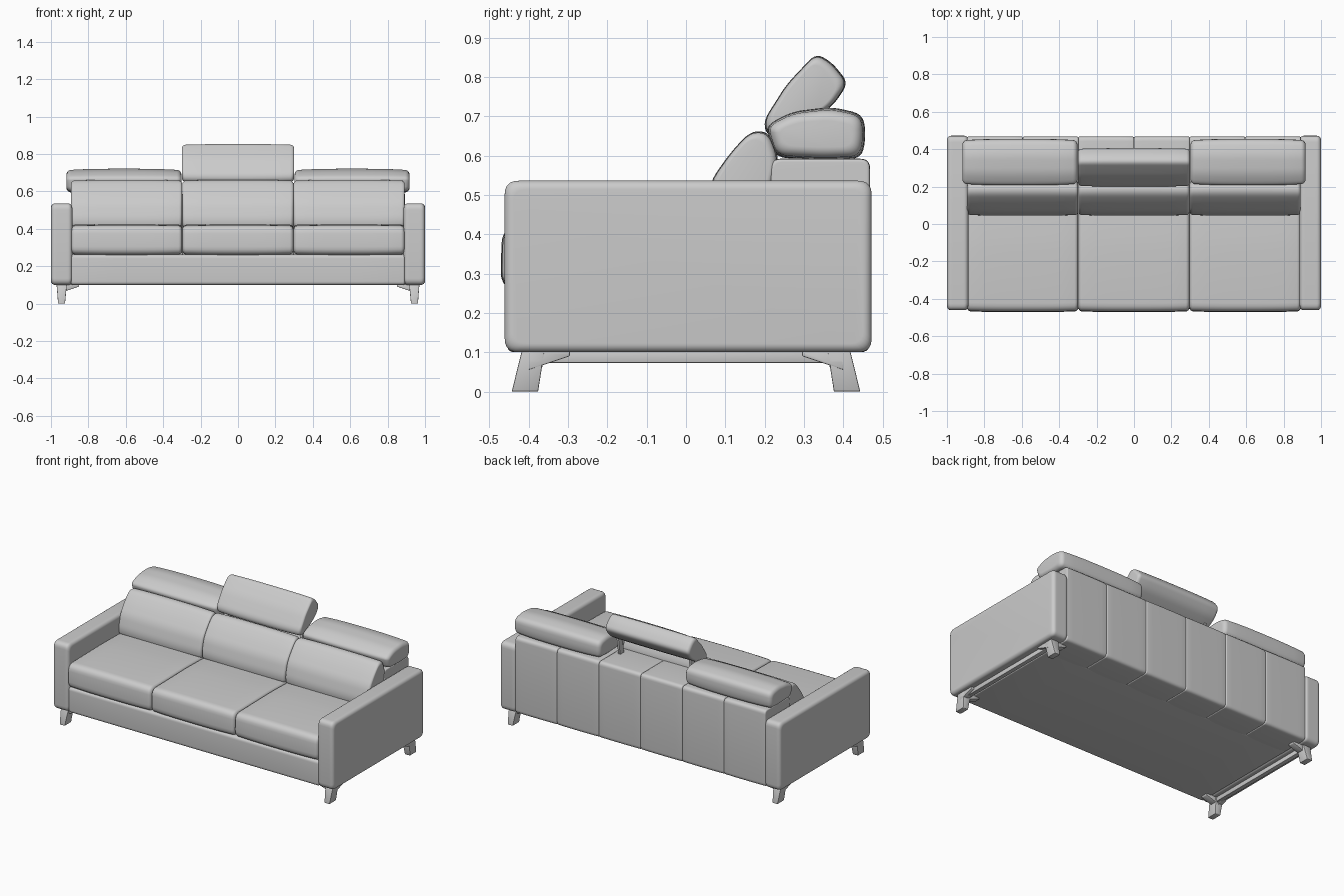
import bpy, bmesh, math
from mathutils import Vector

if "Cube" in bpy.data.objects:
    bpy.data.objects.remove(bpy.data.objects["Cube"])


def finish(name, bm, angle=40):
    bmesh.ops.recalc_face_normals(bm, faces=bm.faces[:])
    me = bpy.data.meshes.new(name)
    bm.to_mesh(me)
    bm.free()
    ob = bpy.data.objects.new(name, me)
    bpy.context.collection.objects.link(ob)
    bpy.ops.object.select_all(action='DESELECT')
    ob.select_set(True)
    bpy.context.view_layer.objects.active = ob
    bpy.ops.object.shade_smooth_by_angle(angle=math.radians(angle))
    return ob


def rounded(pts, r, n=5):
    """Round each corner of a closed (y, z) profile."""
    out = []
    pts = [Vector(p) for p in pts]
    for i, p in enumerate(pts):
        a, b = pts[i - 1] - p, pts[(i + 1) % len(pts)] - p
        s = p + a.normalized() * min(r, a.length * 0.48)
        e = p + b.normalized() * min(r, b.length * 0.48)
        for k in range(n + 1):
            t = k / n
            out.append(s * (1 - t) ** 2 + p * 2 * t * (1 - t) + e * t * t)
    return out


def cushion(name, profile, x0, x1, r, edge, crown=0.0):
    """Sweep a rounded profile along x, with rounded ends and a slight crown."""
    prof = rounded(profile, r)
    ys, zs = [p.x for p in prof], [p.y for p in prof]
    cy, cz = (min(ys) + max(ys)) / 2, (min(zs) + max(zs)) / 2
    hy, hz = (max(ys) - min(ys)) / 2, (max(zs) - min(zs)) / 2
    ds = [edge * (1 - math.cos(k * math.pi / 12)) for k in range(7)]
    xs = [x0 + d for d in ds]
    xs += [x0 + edge + (x1 - x0 - 2 * edge) * k / 8 for k in range(1, 8)]
    xs += [x1 - d for d in reversed(ds)]
    bm = bmesh.new()
    rings = []
    for x in xs:
        d = min(x - x0, x1 - x, edge)
        inset = edge - math.sqrt(max(0, edge ** 2 - (edge - d) ** 2))
        u = abs(2 * (x - x0) / (x1 - x0) - 1)
        inset += crown * u ** 3
        sy, sz = 1 - inset / hy, 1 - inset / hz
        rings.append([bm.verts.new((x, cy + (p.x - cy) * sy, cz + (p.y - cz) * sz)) for p in prof])
    n = len(prof)
    for a, b in zip(rings, rings[1:]):
        for i in range(n):
            bm.faces.new((a[i], a[(i + 1) % n], b[(i + 1) % n], b[i]))
    bm.faces.new(rings[0])
    bm.faces.new(rings[-1])
    return finish(name, bm)


def hull(name, pts, bevel=0.004):
    bm = bmesh.new()
    for p in pts:
        bm.verts.new(p)
    bmesh.ops.convex_hull(bm, input=bm.verts[:])
    bmesh.ops.dissolve_limit(bm, angle_limit=0.02, verts=bm.verts[:], edges=bm.edges[:])
    bmesh.ops.bevel(bm, geom=bm.edges[:], offset=bevel, segments=2, profile=0.5, affect='EDGES')
    return finish(name, bm)


def box_pts(x0, x1, y0, y1, z0, z1):
    return [(x, y, z) for x in (x0, x1) for y in (y0, y1) for z in (z0, z1)]


def rect(y0, y1, z0, z1):
    return [(y0, z0), (y1, z0), (y1, z1), (y0, z1)]


# Base with front rail
cushion("base", rect(-0.455, 0.30, 0.10, 0.262), -0.892, 0.892, 0.02, 0.01)

# Three seats and back cushions
back_profile = [(0.05, 0.40), (0.042, 0.45), (0.065, 0.54), (0.115, 0.61), (0.165, 0.663),
                (0.212, 0.66), (0.238, 0.59), (0.22, 0.52), (0.20, 0.40)]
for i, label in enumerate(("left", "middle", "right")):
    x0 = -0.892 + i * 0.5947
    x1 = x0 + 0.5937
    cushion(label + "_seat", [(-0.472, 0.26), (0.22, 0.26), (0.22, 0.418), (-0.10, 0.426), (-0.468, 0.42)],
            x0, x1, 0.045, 0.02, 0.004)
    cushion(label + "_back_cushion", back_profile, x0, x1, 0.03, 0.018, 0.004)

# Rear body made of six stitched panels
for i in range(6):
    x0 = -0.892 + i * 0.2973
    cushion("rear_panel_%d" % (i + 1), rect(0.215, 0.468, 0.10, 0.592), x0, x0 + 0.2973, 0.025, 0.007, 0.001)

# Lowered headrests at the sides
rest = [(0.228, 0.595), (0.35, 0.588), (0.445, 0.592), (0.457, 0.64), (0.452, 0.705),
        (0.37, 0.724), (0.27, 0.712), (0.205, 0.678), (0.21, 0.645)]
cushion("left_headrest", rest, -0.918, -0.302, 0.03, 0.025, 0.008)
cushion("right_headrest", rest, 0.302, 0.918, 0.03, 0.025, 0.008)

# Raised middle headrest and its brackets
cushion("middle_headrest",
        [(0.235, 0.645), (0.32, 0.69), (0.375, 0.728), (0.413, 0.785), (0.37, 0.838),
         (0.33, 0.86), (0.255, 0.78), (0.198, 0.69), (0.203, 0.655)],
        -0.30, 0.30, 0.025, 0.02, 0.004)

for sx, side in ((-1, "left"), (1, "right")):
    hull(side + "_headrest_bracket",
         [(sx * x, y, z) for x in (0.25, 0.265) for y, z in
          ((0.27, 0.58), (0.31, 0.58), (0.29, 0.70), (0.33, 0.70))], 0.002)

    # Arm
    xa, xb = sorted((sx * 0.886, sx * 1.0))
    cushion(side + "_arm", rect(-0.461, 0.472, 0.10, 0.536), xa, xb, 0.035, 0.022)

    # Runner under the arm
    hull(side + "_runner", [(sx * x, y, z) for x, y, z in box_pts(0.922, 0.95, -0.40, 0.40, 0.073, 0.104)], 0.003)

    # Splayed legs with two tapering wings each
    for sy, end in ((-1, "front"), (1, "rear")):
        name = side + "_" + end
        leg = [(x, y, 0) for x in (0.925, 0.962) for y in (0.376, 0.443)]
        leg += [(x, y, 0.102) for x in (0.915, 0.97) for y in (0.36, 0.418)]
        wing_y = [(x, y, z) for x in (0.932, 0.968) for y, z in
                  ((0.40, 0.104), (0.40, 0.055), (0.355, 0.08), (0.295, 0.09), (0.295, 0.104))]
        wing_x = [(x, y, z) for y in (0.365, 0.41) for x, z in
                  ((0.945, 0.104), (0.945, 0.06), (0.90, 0.083), (0.85, 0.091), (0.85, 0.104))]
        for part, pts in (("leg", leg), ("leg_side_wing", wing_y), ("leg_inner_wing", wing_x)):
            hull(name + "_" + part, [(sx * x, sy * y, z) for x, y, z in pts], 0.003)
